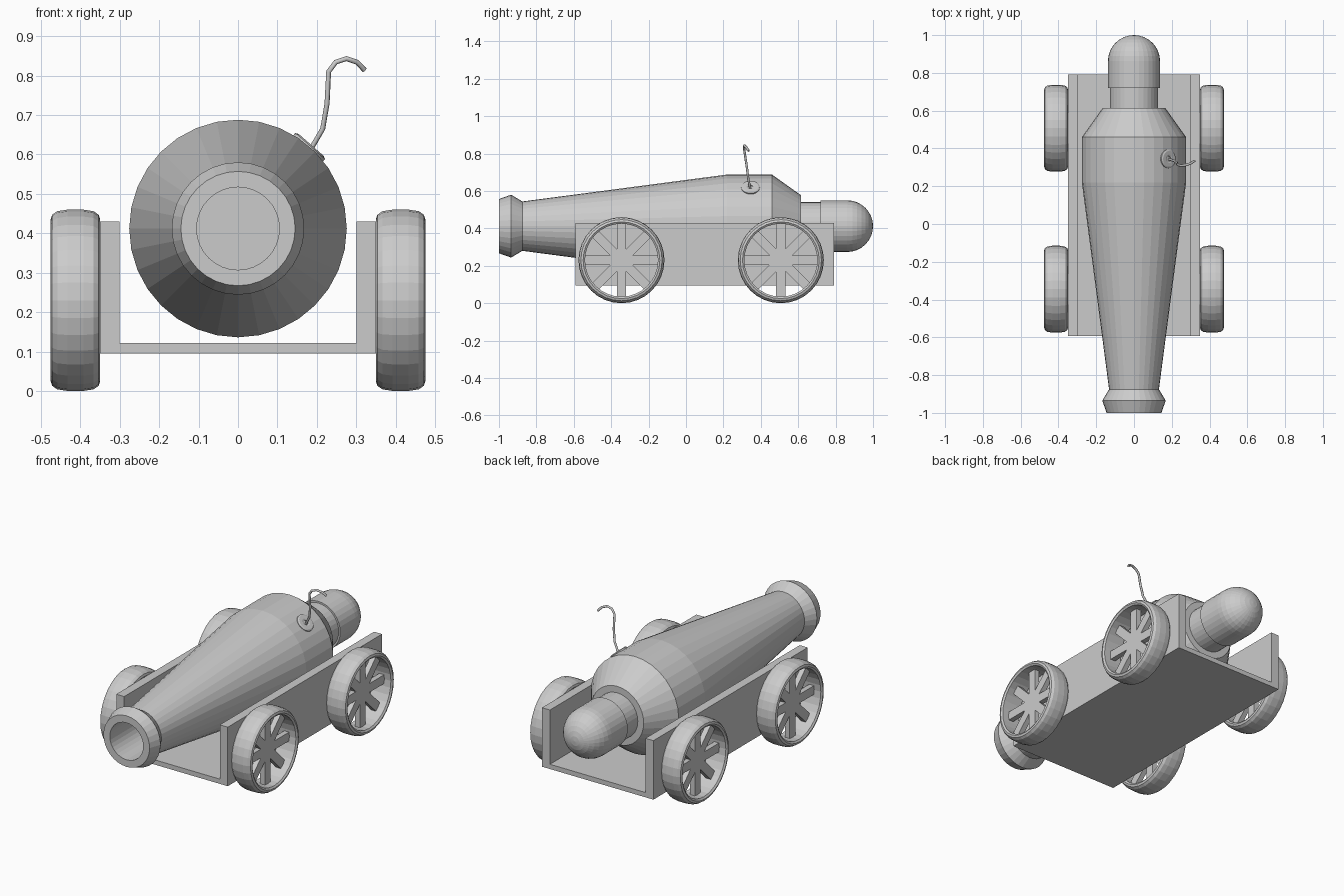
import bpy, bmesh, math
from mathutils import Vector, Matrix

cube = bpy.data.objects.get("Cube")
if cube:
    bpy.data.objects.remove(cube, do_unlink=True)

grey = bpy.data.materials.new("plain grey")
grey.use_nodes = True
colour = (0.6, 0.6, 0.6, 1)
grey.diffuse_color = colour
grey.node_tree.nodes["Principled BSDF"].inputs["Base Color"].default_value = colour


def finish(name, bm):
    bmesh.ops.recalc_face_normals(bm, faces=bm.faces)
    mesh = bpy.data.meshes.new(name)
    bm.to_mesh(mesh)
    bm.free()
    mesh.materials.append(grey)
    obj = bpy.data.objects.new(name, mesh)
    bpy.context.collection.objects.link(obj)
    return obj


def lathe(name, profile, centre, axis, closed=False, steps=32):
    """Spin (distance along axis, radius) points around the axis."""
    bm = bmesh.new()
    pts = profile + profile[:1] if closed else profile
    verts = [bm.verts.new((r, 0, d)) for d, r in pts]
    edges = [bm.edges.new(pair) for pair in zip(verts, verts[1:])]
    bmesh.ops.spin(bm, geom=verts + edges, cent=(0, 0, 0), axis=(0, 0, 1),
                   angle=math.tau, steps=steps)
    bmesh.ops.remove_doubles(bm, verts=bm.verts, dist=0.0001)
    turn = Vector((0, 0, 1)).rotation_difference(Vector(axis)).to_matrix().to_4x4()
    bm.transform(Matrix.Translation(centre) @ turn)
    return finish(name, bm)


def add_box(bm, size, matrix):
    bmesh.ops.create_cube(bm, size=1, matrix=matrix @ Matrix.Diagonal((*size, 1)))


def box(name, size, centre):
    bm = bmesh.new()
    add_box(bm, size, Matrix.Translation(centre))
    return finish(name, bm)


# Barrel with flared muzzle and open bore
AXIS_Z = 0.412
lathe("barrel", [(-0.4, 0), (-0.4, 0.105), (-1, 0.105), (-1, 0.145), (-0.935, 0.168),
                 (-0.875, 0.132), (0.22, 0.276), (0.46, 0.276), (0.615, 0.165), (0.615, 0)],
      (0, 0, AXIS_Z), (0, 1, 0))

# Neck and round-ended knob behind the breech
lathe("breech_neck", [(0.6, 0), (0.6, 0.128), (0.74, 0.128), (0.74, 0)],
      (0, 0, AXIS_Z), (0, 1, 0))
KNOB = 0.138
dome = [(1 - KNOB + KNOB * math.sin(a), KNOB * math.cos(a))
        for a in (i * math.pi / 16 for i in range(8))]
lathe("breech_knob", [(0.72, 0), (0.72, KNOB)] + dome + [(1, 0)],
      (0, 0, AXIS_Z), (0, 1, 0))

# Carriage
box("carriage_floor", (0.62, 1.384, 0.027), (0, 0.1, 0.1085))
for side, label in ((1, "left"), (-1, "right")):
    box(f"carriage_side_{label}", (0.05, 1.384, 0.335), (side * 0.325, 0.1, 0.2625))

# Wheels: rounded hollow rims with eight crossed spokes
R = 0.23
half_rim = [(0.063, 0.205), (0.059, 0.217), (0.046, 0.226), (0.02, R)]
rim = half_rim + [(-d, r) for d, r in reversed(half_rim)]
rim += [(-0.056, 0.195), (0.056, 0.195)]
for side, label in ((1, "left"), (-1, "right")):
    for y, place in ((-0.345, "front"), (0.507, "rear")):
        centre = (side * 0.4125, y, R)
        lathe(f"wheel_rim_{place}_{label}", rim, centre, (1, 0, 0), closed=True)
        bm = bmesh.new()
        for i in range(4):
            add_box(bm, (0.03, 0.05, 0.394),
                    Matrix.Translation(centre) @ Matrix.Rotation(i * math.pi / 4, 4, "X"))
        finish(f"wheel_spokes_{place}_{label}", bm)

# Vent washer lying on the barrel surface
lathe("vent_washer", [(-0.006, 0.014), (0.004, 0.014), (0.007, 0.022), (0.007, 0.042),
                      (0.003, 0.05), (-0.006, 0.05)],
      (0.181, 0.345, 0.619), (0.66, 0, 0.75), closed=True, steps=24)

# Hooked fuse
curve = bpy.data.curves.new("fuse_path", "CURVE")
curve.dimensions = "3D"
curve.bevel_depth = 0.0065
curve.bevel_resolution = 1
curve.use_fill_caps = True
path = [(0.18, 0.345, 0.605), (0.215, 0.333, 0.665), (0.226, 0.325, 0.73),
        (0.23, 0.313, 0.81), (0.248, 0.31, 0.834), (0.275, 0.312, 0.843),
        (0.302, 0.322, 0.834), (0.321, 0.335, 0.814)]
spline = curve.splines.new("POLY")
spline.points.add(len(path) - 1)
for point, co in zip(spline.points, path):
    point.co = (*co, 1)
curve.materials.append(grey)
fuse = bpy.data.objects.new("fuse", curve)
bpy.context.collection.objects.link(fuse)
